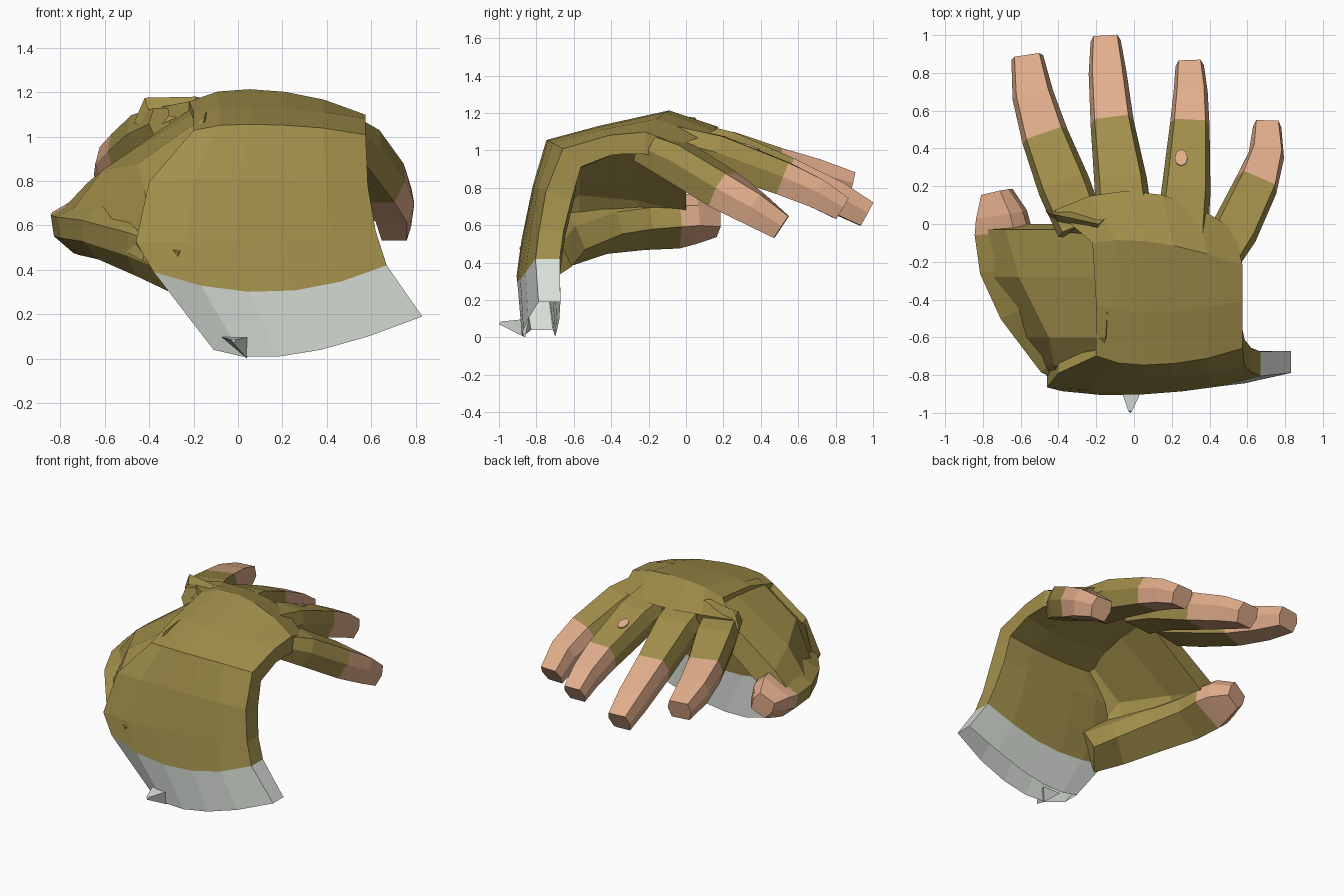
import bpy, bmesh, math
from mathutils import Vector

if "Cube" in bpy.data.objects:
    bpy.data.objects.remove(bpy.data.objects["Cube"])


def mat(name, r, g, b):
    m = bpy.data.materials.new(name)
    m.diffuse_color = (r, g, b, 1)
    m.use_nodes = True
    m.node_tree.nodes["Principled BSDF"].inputs["Base Color"].default_value = m.diffuse_color
    return m


OLIVE = mat("olive glove", .36, .275, .07)
SKIN = mat("skin", .76, .42, .26)
GREY = mat("pale cuff", .70, .74, .69)


def loft(name, rings, mats, split=99, open_start=False):
    """Skin a list of point rings; segments from 'split' on use the second material."""
    bm = bmesh.new()
    vs = [[bm.verts.new(p) for p in r] for r in rings]
    n = len(rings[0])
    for i in range(len(rings) - 1):
        for k in range(n):
            j = (k + 1) % n
            f = bm.faces.new((vs[i][k], vs[i][j], vs[i + 1][j], vs[i + 1][k]))
            f.material_index = int(i >= split)
    start = bm.faces.new(vs[0][::-1])
    f = bm.faces.new(vs[-1])
    f.material_index = int(len(rings) - 1 > split)
    bmesh.ops.recalc_face_normals(bm, faces=bm.faces)
    if open_start:
        bm.faces.remove(start)
    me = bpy.data.meshes.new(name)
    bm.to_mesh(me)
    bm.free()
    for m in mats:
        me.materials.append(m)
    ob = bpy.data.objects.new(name, me)
    bpy.context.collection.objects.link(ob)
    return ob


# Back of hand and cuff: left, middle, right of each section, half thickness, tilt
SECTIONS = [
    ((-.11, -.77, .04), (.27, -.785, .02), (.83, -.73, .19), .09, 0),
    ((-.38, -.82, .39), (.15, -.795, .30), (.67, -.74, .42), .10, 0),
    ((-.46, -.80, .52), (.10, -.765, .52), (.62, -.72, .57), .10, 5),
    ((-.40, -.72, .78), (.10, -.71, .78), (.585, -.68, .76), .11, 15),
    ((-.20, -.65, .98), (.13, -.67, .98), (.575, -.61, .96), .105, 45),
    ((-.20, -.42, 1.06), (.13, -.45, 1.05), (.575, -.40, 1.03), .08, 80),
    ((-.22, -.10, 1.10), (.13, -.10, 1.12), (.575, -.22, 1.04), .09, 90),
    ((-.42, .06, 1.07), (.05, .15, 1.04), (.53, -.04, .98), .08, 105),
]


def shell_ring(l, m, r, t, tilt):
    l, m, r = Vector(l), Vector(m), Vector(r)
    a = math.radians(tilt)
    n = Vector((0, -math.cos(a), math.sin(a)))
    out, inn = [], []
    for u in (-1, -.6, -.2, .2, .6, 1):
        c = m + (r - l) / 2 * u + ((r + l) / 2 - m) * u * u
        w = t * (1 - .35 * abs(u) ** 3)
        out.append(c + n * w)
        inn.append(c - n * w)
    return out + inn[::-1]


loft("glove_back_and_cuff", [shell_ring(*s) for s in SECTIONS], [GREY, OLIVE], 1, True)


# Fingers and thumb: six-sided tubes along a path of (x, y, z, width, height)
def finger(name, path, split, roll=0):
    pts = [Vector(p[:3]) for p in path]
    c, s = math.cos(math.radians(roll)), math.sin(math.radians(roll))
    rings = []
    for i, p in enumerate(path):
        t = (pts[min(i + 1, len(pts) - 1)] - pts[max(i - 1, 0)]).normalized()
        flat = t.cross(Vector((0, 0, 1))).normalized()
        rise = flat.cross(t)
        side, up = flat * c + rise * s, rise * c - flat * s
        w, h = p[3] / 2, p[4] / 2
        rings.append([pts[i] + side * (w * a) + up * (h * b) for a, b in
                      ((-1, .1), (-.78, 1), (.78, 1), (1, .1), (.75, -1), (-.75, -1))])
    return loft(name, rings, [OLIVE, SKIN], split)


finger("index_finger", [(-.28, -.02, 1.05, .26, .16), (-.37, .20, 1.0, .28, .20),
                        (-.47, .46, .92, .25, .19), (-.535, .68, .87, .22, .17),
                        (-.565, .88, .82, .17, .13)], 2)
finger("middle_finger", [(-.05, .0, 1.06, .30, .19), (-.07, .22, 1.0, .28, .20),
                         (-.115, .53, .87, .23, .19), (-.14, .80, .75, .20, .17),
                         (-.15, .965, .66, .16, .14)], 2)
finger("ring_finger", [(.25, -.1, 1.05, .28, .18), (.275, .17, .98, .26, .20),
                       (.295, .52, .85, .21, .18), (.30, .70, .77, .18, .16),
                       (.295, .835, .69, .15, .13)], 2)
finger("little_finger", [(.44, -.22, 1.02, .20, .16), (.53, -.04, .94, .25, .20),
                         (.645, .20, .79, .23, .20), (.70, .36, .69, .19, .18),
                         (.705, .51, .59, .15, .14)], 2)
finger("thumb", [(-.22, -.75, .43, .26, .24), (-.40, -.66, .52, .28, .24),
                 (-.58, -.42, .59, .29, .21), (-.67, -.22, .61, .30, .20),
                 (-.69, -.04, .62, .31, .20), (-.70, .05, .63, .27, .19),
                 (-.725, .17, .625, .15, .14)], 4, 30)

# Glove web: bulged sheet from the index knuckle down over the thumb
# (y, thumb edge x z, middle x z, knuckle side x z)
WEB = [(-.85, -.43, .44, -.40, .56, -.25, .62), (-.75, -.50, .48, -.42, .76, -.18, .95),
       (-.60, -.61, .54, -.45, .88, -.15, 1.09), (-.28, -.79, .61, -.61, .85, -.13, 1.15),
       (-.03, -.84, .62, -.68, .79, -.14, 1.175)]
loft("thumb_web", [[(bx, y, bz), (mx, y, mz), (tx, y, tz), (tx + .03, y + .03, tz - .14),
                    (mx + .10, y + .03, mz - .12), (bx + .17, y + .03, bz - .03)]
                   for y, bx, bz, mx, mz, tx, tz in WEB], [OLIVE])

# Raised fold over the index knuckle
loft("knuckle_fold", [[(-.47, .07, 1.06), (-.38, -.04, 1.04), (-.42, .05, 1.175)],
                      [(-.24, .08, 1.08), (-.2, -.06, 1.12), (-.19, .0, 1.18)],
                      [(-.04, .13, 1.10), (.0, .04, 1.13), (-.04, .11, 1.14)]], [OLIVE])

# Crumpled end of the cuff
loft("cuff_spike", [[(-.08, -.84, .10), (.04, -.86, .0), (.06, -.84, .1)],
                    [(-.03, -.99, .085), (-.02, -1.0, .07), (-.01, -.99, .085)]], [GREY])

# Small worn hole on the ring finger showing skin
slope = math.atan2(.13, .35)
fwd = Vector((0, math.cos(slope), -math.sin(slope)))
nrm = Vector((0, math.sin(slope), math.cos(slope)))
centre = Vector((.25, .315, .925)) + nrm * .097
loft("worn_hole", [[centre + nrm * d + Vector((.034 * math.cos(a), 0, 0)) + fwd * (.046 * math.sin(a))
                    for a in [k * math.pi / 4 for k in range(8)]] for d in (0, .009)], [SKIN])
